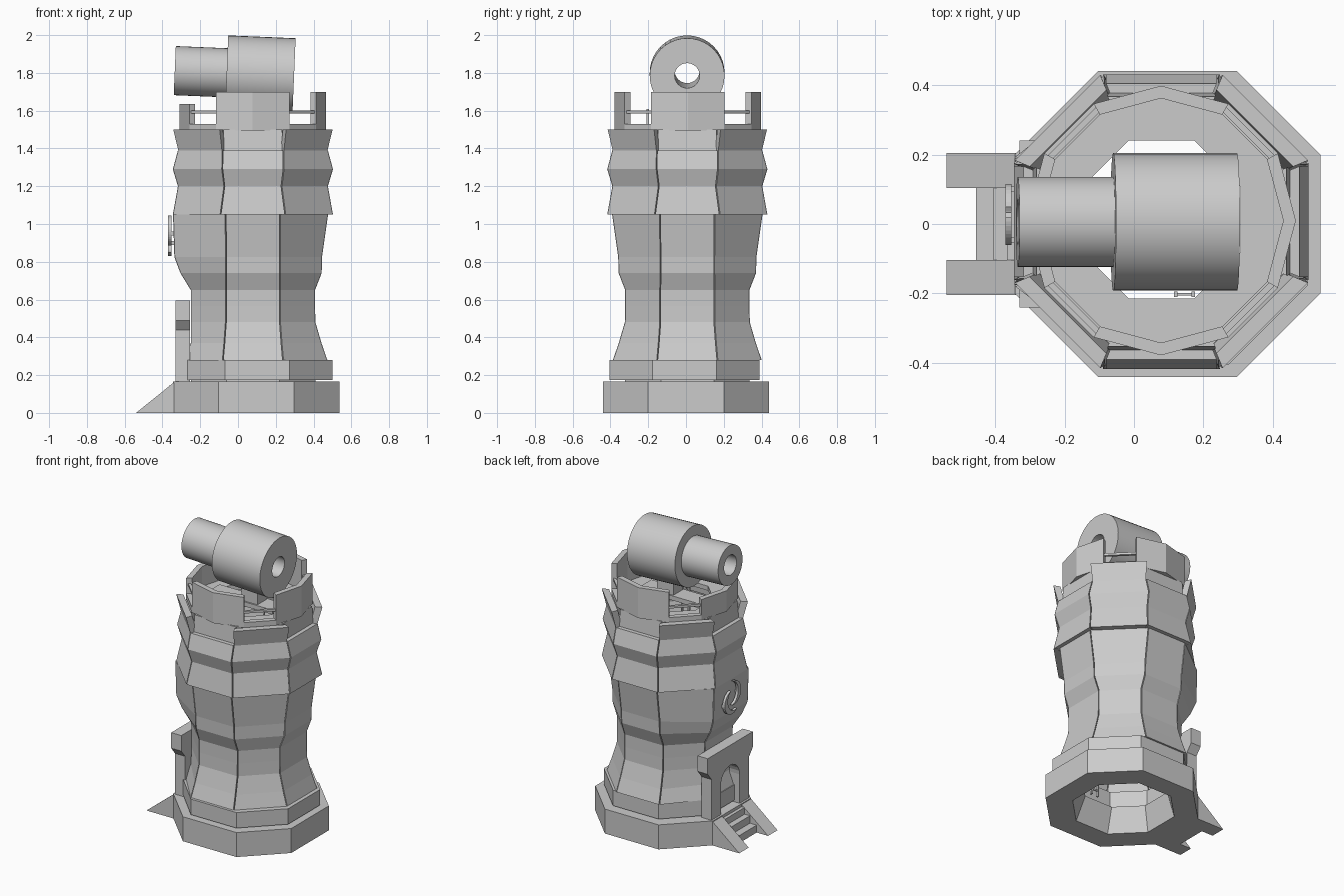
import bpy, bmesh, math
from mathutils import Matrix, Vector

if "Cube" in bpy.data.objects:
    bpy.data.objects.remove(bpy.data.objects["Cube"])

CX, CY = 0.079, 0.007


def make(name, verts, faces, smooth=False):
    bm = bmesh.new()
    vs = [bm.verts.new(v) for v in verts]
    for f in faces:
        bm.faces.new([vs[i] for i in f])
    bmesh.ops.recalc_face_normals(bm, faces=bm.faces)
    me = bpy.data.meshes.new(name)
    bm.to_mesh(me)
    bm.free()
    ob = bpy.data.objects.new(name, me)
    bpy.context.collection.objects.link(ob)
    if smooth:
        bpy.ops.object.select_all(action='DESELECT')
        ob.select_set(True)
        bpy.context.view_layer.objects.active = ob
        bpy.ops.object.shade_smooth_by_angle(angle=math.radians(30))
    return ob


def loft(name, rings, closed=False, smooth=False):
    """Skin equal-length rings; cap the ends, or join last to first."""
    n, m = len(rings[0]), len(rings)
    faces = [(i * n + j, i * n + (j + 1) % n, (i + 1) % m * n + (j + 1) % n, (i + 1) % m * n + j)
             for i in range(m if closed else m - 1) for j in range(n)]
    if not closed:
        faces += [tuple(range(n)), tuple(range((m - 1) * n, m * n))]
    return make(name, [p for r in rings for p in r], faces, smooth)


def extrude_x(name, pts, x0, x1):
    return loft(name, [[(x, y, z) for y, z in pts] for x in (x0, x1)])


def extrude_y(name, pts, y0, y1):
    return loft(name, [[(x, y, z) for x, z in pts] for y in (y0, y1)])


def box(name, x0, x1, y0, y1, z0, z1):
    return extrude_x(name, [(y0, z0), (y1, z0), (y1, z1), (y0, z1)], x0, x1)


def octagon(a, b, left=None, cx=CX, cy=CY, bl=None):
    """Eight corners; left = x of the left side, bl = its half width."""
    l = cx - a if left is None else left
    bl = bl or b
    return [Vector((x, y + cy)) for x, y in
            ((cx + a, -b), (cx + a, b), (cx + b, a), (cx - b, a),
             (l, bl), (l, -bl), (cx - b, -a), (cx + b, -a))]


def at(p, z):
    return (p[0], p[1], z)


def tube(name, outer, inner, z0, z1, inner_low=None):
    return loft(name, [[at(p, z) for p in r] for r, z in
                       ((outer, z0), (outer, z1), (inner, z1), (inner_low or inner, z0))], closed=True)


def panels(name, levels, sides=range(8), t=0.86, gap=0.003):
    """Separate wall panels, one per octagon side; levels = (z, a, b[, left, left half width])."""
    for k in sides:
        rings = []
        for z, a, b, *l in levels:
            o = octagon(a, b, l[0] if l else None, bl=l[1] if l else None)
            p, q = o[k], o[(k + 1) % 8]
            d = (q - p).normalized() * gap
            p, q = p + d, q - d
            c = Vector((CX, CY))
            rings.append([at(v, z) for v in (p, q, c + (q - c) * t, c + (p - c) * t)])
        loft(f"{name}_{k}", rings)


# Base and plinth
tube("base", octagon(0.44, 0.2, cx=0.097, cy=0), octagon(0.25, 0.105), 0, 0.165,
     octagon(0.3, 0.125, cx=0.09))
tube("plinth", octagon(0.397, 0.17, -0.29, 0.102, -0.008), octagon(0.27, 0.11), 0.175, 0.28)
tube("plinth_joint", octagon(0.33, 0.14, -0.25), octagon(0.27, 0.11), 0.16, 0.18)

# Waisted body wall, bulging out on the left side
panels("body_wall", [(0.28, 0.394, 0.16, -0.285, 0.16), (0.37, 0.363, 0.152, -0.25, 0.152),
                     (0.48, 0.331, 0.144, -0.25, 0.144), (0.565, 0.329, 0.144, -0.25, 0.144),
                     (0.65, 0.329, 0.144, -0.25, 0.15), (0.74, 0.364, 0.143, -0.305, 0.17),
                     (0.825, 0.366, 0.143, -0.337, 0.185), (1.05, 0.398, 0.145, -0.344, 0.185)])
# Zig-zag collars
panels("lower_collar", [(1.05, 0.424, 0.172), (1.2, 0.397, 0.152),
                        (1.29, 0.424, 0.163), (1.39, 0.397, 0.162)])
panels("upper_collar", [(1.39, 0.397, 0.162), (1.5, 0.424, 0.174)],
       sides=(1, 3, 5, 7), t=0.9)
panels("upper_wall", [(1.385, 0.37, 0.16), (1.5, 0.36, 0.158)],
       sides=(0, 2, 4, 6), t=0.85)
# Top deck with open well
tube("deck", octagon(0.355, 0.147), octagon(0.228, 0.094, cy=0.013), 1.47, 1.5)

# Parapet: 12-sided curb, four bent walls and rails across the gaps
PX, PY, RO, RI = 0.078, 0.01, 0.388, 0.352


def polar(r, deg):
    return Vector((PX + r * math.cos(math.radians(deg)), PY + r * math.sin(math.radians(deg))))


tube("parapet_curb", [polar(RO, 30 * i) for i in range(12)],
     [polar(RI, 30 * i) for i in range(12)], 1.495, 1.53)
for i in range(4):
    m = 90 * i
    top = 1.635 if i == 2 else 1.7
    loft(f"parapet_wall_{i}", [[at(polar(RI, d), 1.53), at(polar(RO, d), 1.53),
                                at(polar(RO, d), top), at(polar(RI, d), top)]
                               for d in (m - 30, m, m + 30)])
    loft(f"rail_{i}", [[at(polar(r, d), z) for r, z in
                        ((0.36, 1.585), (0.378, 1.585), (0.378, 1.6), (0.36, 1.6))]
                       for d in (m + 29, m + 61)])

# Telescope: turned profile of (along axis, radius)
profile = [(-0.335, 0.066), (-0.335, 0.13), (-0.06, 0.13), (-0.06, 0.198),
           (0.297, 0.198), (0.297, 0.066)]
N = 40
scope = loft("telescope", [[(x, r * math.cos(2 * math.pi * i / N), r * math.sin(2 * math.pi * i / N))
                            for i in range(N)] for x, r in profile], closed=True, smooth=True)
scope.matrix_world = Matrix.Translation((0, 0.006, 1.798)) @ Matrix.Rotation(math.radians(2.4), 4, 'Y')
# Mount under the telescope
box("mount_beam", -0.18, 0.3, -0.06, 0.06, 1.49, 1.52)
box("mount_post", 0.06, 0.18, -0.05, 0.05, 1.52, 1.63)

# Ladder inside the shaft
for x in (0.115, 0.165):
    box("ladder_side", x, x + 0.01, -0.21, -0.195, 0.165, 1.61)
for i in range(24):
    box("ladder_rung", 0.12, 0.17, -0.206, -0.198, 0.2 + i * 0.06, 0.21 + i * 0.06)

# Door portal with arched opening and flared lintel
arch = [(0.1 * math.cos(math.pi * i / 12), 0.36 + 0.1 * math.sin(math.pi * i / 12)) for i in range(13)]
extrude_x("door_portal", [(0.2, 0.165), (0.2, 0.44), (0.24, 0.49), (0.24, 0.595),
                          (-0.24, 0.595), (-0.24, 0.49), (-0.2, 0.44), (-0.2, 0.165), (-0.1, 0.165)]
          + arch[::-1] + [(0.1, 0.165)], -0.33, -0.255)
# Stairs with sloping side walls
for s in (-1, 1):
    extrude_y("stair_side", [(-0.54, 0), (-0.335, 0), (-0.335, 0.165)], s * 0.103, s * 0.204)
extrude_y("stairs", [(-0.335, 0), (-0.455, 0), (-0.455, 0.05), (-0.405, 0.05), (-0.405, 0.1),
                     (-0.365, 0.1), (-0.365, 0.145), (-0.335, 0.145)], -0.103, 0.103)


# Pair of interlocking crescents on the left wall
def crescent(name, cy, cz, r, w, a0, a1):
    n = 20
    ang = [math.radians(a0 + (a1 - a0) * i / n) for i in range(n + 1)]
    radii = [r - 0.003 - w * math.sin(math.pi * i / n) for i in range(n + 1)]
    out = [(cy + r * math.cos(a), cz + r * math.sin(a)) for a in ang]
    inn = [(cy + q * math.cos(a), cz + q * math.sin(a)) for q, a in zip(radii, ang)]
    extrude_x(name, out + inn[::-1], -0.37, -0.353)


crescent("ornament_lower", 0.035, 0.91, 0.08, 0.035, -130, 80)
crescent("ornament_upper", 0.02, 0.965, 0.08, 0.03, 90, 280)
for y, z in ((0.1, 0.9), (-0.045, 0.95)):
    box("ornament_pin", -0.36, -0.325, y - 0.008, y + 0.008, z - 0.01, z + 0.01)
